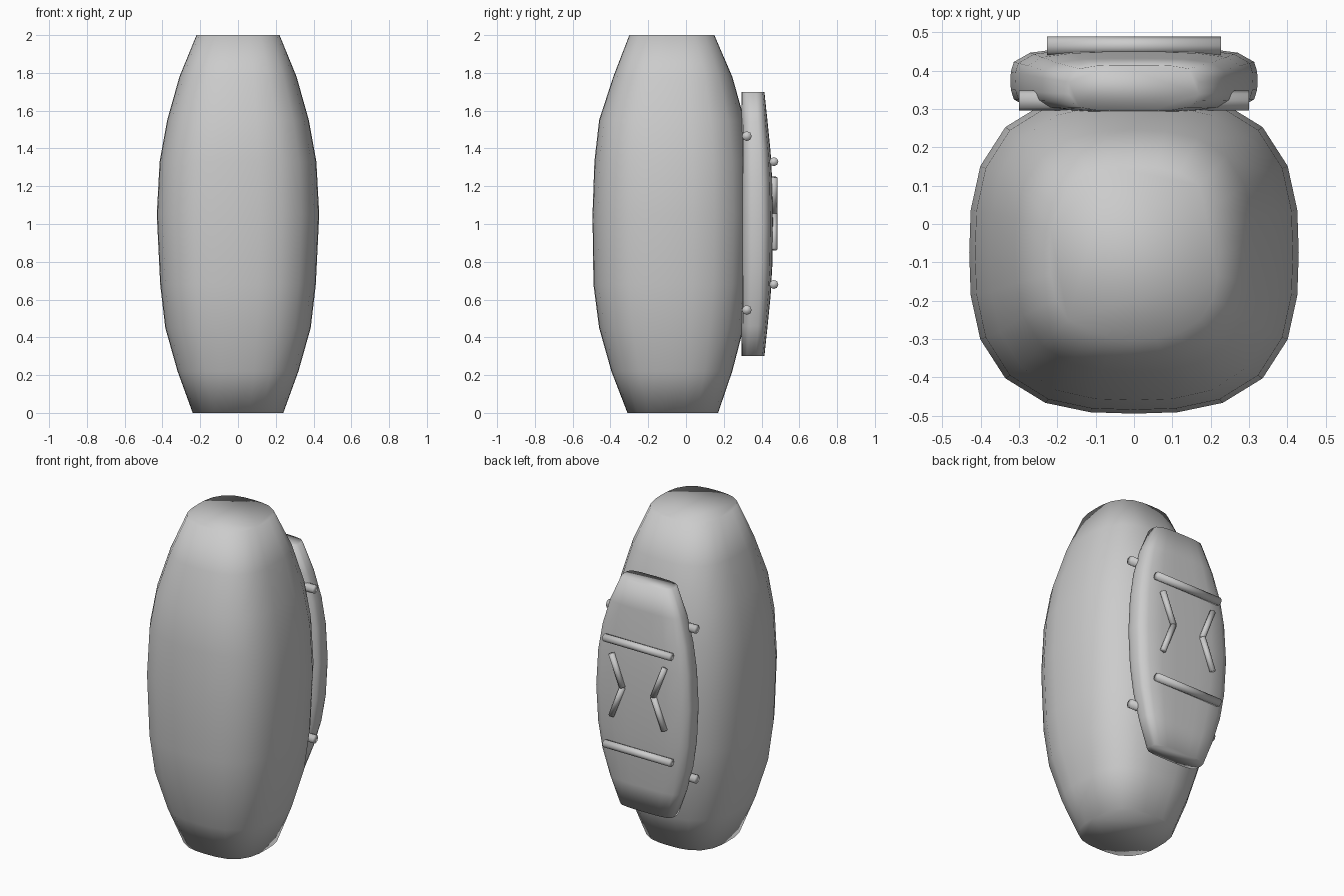
import bpy, bmesh, math
from mathutils import Vector

if "Cube" in bpy.data.objects:
    bpy.data.objects.remove(bpy.data.objects["Cube"])


def finish(name, bm, smooth=True):
    bmesh.ops.recalc_face_normals(bm, faces=bm.faces)
    me = bpy.data.meshes.new(name)
    bm.to_mesh(me)
    bm.free()
    for p in me.polygons:
        p.use_smooth = smooth
    ob = bpy.data.objects.new(name, me)
    bpy.context.collection.objects.link(ob)
    return ob


def loft(name, sections, exponent, sides=24):
    """Stack rounded-square rings; section = (z, half width, front y, back y)."""
    bm = bmesh.new()
    rings = []
    for z, hx, y0, y1 in sections:
        cy, hy = (y0 + y1) / 2, (y1 - y0) / 2
        ring = []
        for i in range(sides):
            a = 2 * math.pi * i / sides
            c, s = math.cos(a), math.sin(a)
            r = (abs(c) ** exponent + abs(s) ** exponent) ** (-1 / exponent)
            ring.append(bm.verts.new((hx * r * c, cy + hy * r * s, z)))
        rings.append(ring)
    for lo, hi in zip(rings, rings[1:]):
        for i in range(sides):
            j = (i + 1) % sides
            bm.faces.new((lo[i], lo[j], hi[j], hi[i]))
    bm.faces.new(rings[0][::-1])
    bm.faces.new(rings[-1])
    return finish(name, bm)


def rod(name, a, b, radius, sides=8):
    a, b = Vector(a), Vector(b)
    bm = bmesh.new()
    bmesh.ops.create_cone(bm, cap_ends=True, segments=sides, radius1=radius,
                          radius2=radius, depth=(b - a).length)
    ob = finish(name, bm)
    ob.location = (a + b) / 2
    ob.rotation_mode = 'QUATERNION'
    ob.rotation_quaternion = (b - a).to_track_quat('Z', 'Y')
    return ob


# Barrel-shaped body
loft("body", [
    (0.00, 0.24, -0.31, 0.17),
    (0.22, 0.32, -0.395, 0.245),
    (0.45, 0.385, -0.46, 0.305),
    (0.68, 0.412, -0.49, 0.335),
    (1.05, 0.43, -0.495, 0.345),
    (1.33, 0.415, -0.485, 0.335),
    (1.55, 0.375, -0.46, 0.31),
    (1.78, 0.31, -0.385, 0.245),
    (2.00, 0.22, -0.30, 0.15)], 2.8)

# Flat-fronted pack on the back
loft("back_pack", [
    (0.30, 0.18, 0.295, 0.415),
    (0.46, 0.24, 0.292, 0.432),
    (0.62, 0.285, 0.29, 0.448),
    (0.78, 0.31, 0.288, 0.457),
    (1.00, 0.322, 0.287, 0.461),
    (1.22, 0.31, 0.288, 0.457),
    (1.38, 0.285, 0.29, 0.448),
    (1.54, 0.24, 0.292, 0.432),
    (1.70, 0.17, 0.295, 0.415)], 4)

# Rods through the pack and bars across its outer face
for z in (0.545, 1.465):
    rod("pack_peg", (-0.3, 0.322, z), (0.3, 0.322, z), 0.026)
for z in (0.68, 1.33):
    rod("pack_bar", (-0.227, 0.465, z), (0.227, 0.465, z), 0.024)

# Mirrored bent ribs on the outer face
for sx in (-1, 1):
    apex = (sx * 0.105, 0.466, 1.055)
    for z in (0.865, 1.245):
        rod("pack_rib", (sx * 0.18, 0.466, z), apex, 0.018)
